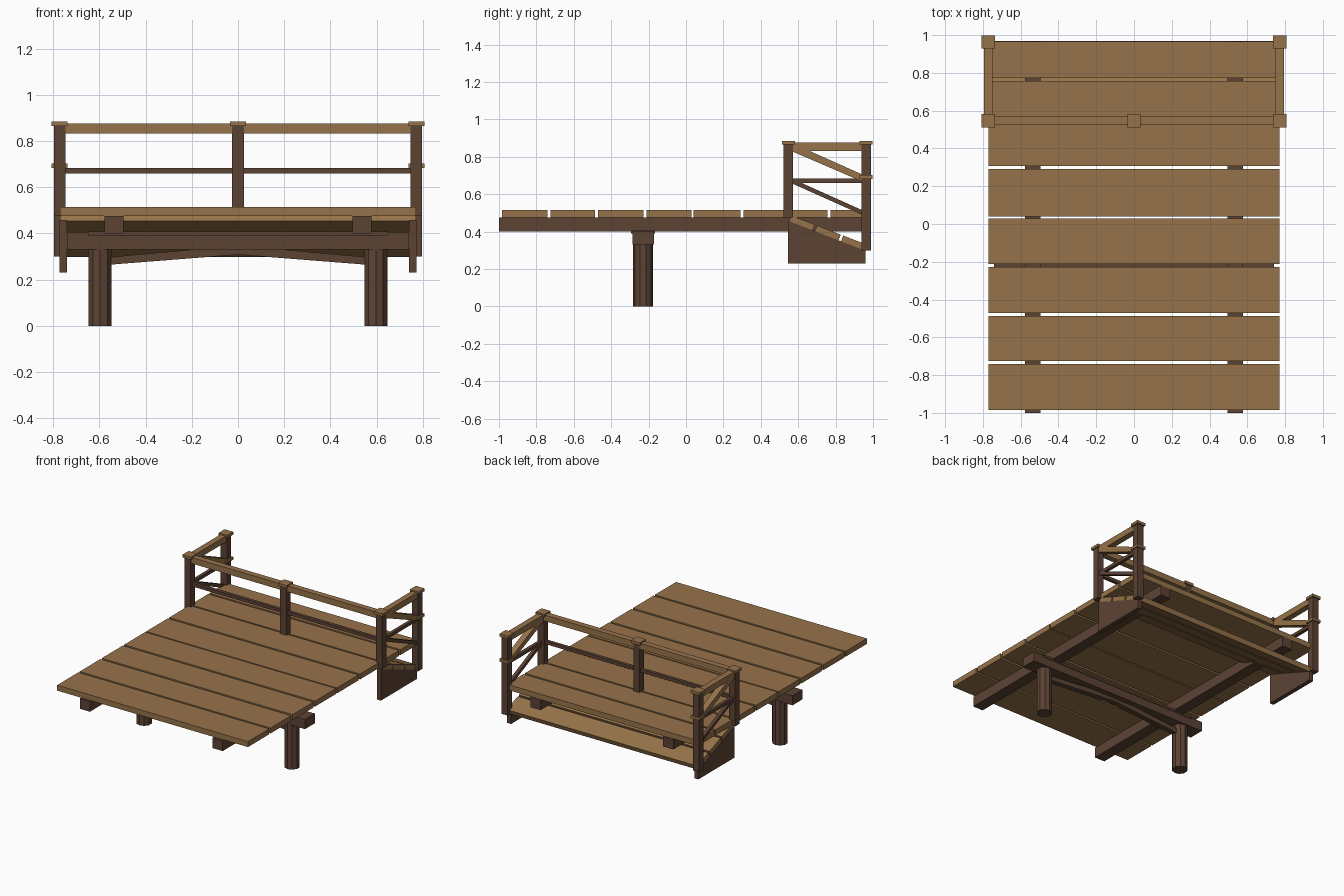
import bpy, bmesh, math
from mathutils import Vector

if "Cube" in bpy.data.objects:
    bpy.data.objects.remove(bpy.data.objects["Cube"])


def material(name, rgb):
    m = bpy.data.materials.new(name)
    m.diffuse_color = (*rgb, 1)
    m.use_nodes = True
    m.node_tree.nodes["Principled BSDF"].inputs["Base Color"].default_value = m.diffuse_color
    return m


TAN = material("light plank wood", (0.305, 0.171, 0.068))
BROWN = material("dark timber", (0.107, 0.055, 0.034))


def finish(name, bm, mat):
    bmesh.ops.recalc_face_normals(bm, faces=bm.faces)
    me = bpy.data.meshes.new(name)
    bm.to_mesh(me)
    bm.free()
    me.materials.append(mat)
    ob = bpy.data.objects.new(name, me)
    bpy.context.collection.objects.link(ob)
    return ob


def prism(name, mat, pts, axis, lo, hi):
    """Extrude an outline: axis 'x' takes (y, z) points, axis 'y' takes (x, z)."""
    bm = bmesh.new()
    place = (lambda a, b, t: (t, a, b)) if axis == 'x' else (lambda a, b, t: (a, t, b))
    face = bm.faces.new([bm.verts.new(place(a, b, lo)) for a, b in pts])
    out = bmesh.ops.extrude_face_region(bm, geom=[face])
    verts = [v for v in out['geom'] if isinstance(v, bmesh.types.BMVert)]
    bmesh.ops.translate(bm, verts=verts, vec=Vector(place(0, 0, hi - lo)))
    return finish(name, bm, mat)


def box(name, mat, x, y, z):
    return prism(name, mat, [(y[0], z[0]), (y[1], z[0]), (y[1], z[1]), (y[0], z[1])],
                 'x', x[0], x[1])


def post(name, x, y, z0, z1):
    box(name, BROWN, (x - .025, x + .025), (y - .025, y + .025), (z0, z1 - .01))
    cap(name + "_cap", x, y, z1)


def cap(name, x, y, top):
    box(name, TAN, (x - .035, x + .035), (y - .035, y + .035), (top - .02, top))


# Deck planks
edges = [(-.985, -.74), (-.725, -.487), (-.47, -.228), (-.212, .03), (.04, .291),
         (.307, .54), (.552, .757), (.772, .966)]
for a, b in edges:
    box("deck_plank", TAN, (-.77, .77), (a, b), (.475, .515))

# Sloped ramp planks under the back end of the deck
slope = -.385
n = Vector((-slope, 1)).normalized() * .035
for a, b in [(.55, .676), (.688, .815), (.828, .955)]:
    za, zb = (.455 + slope * (t - .545) for t in (a, b))
    prism("ramp_plank", TAN, [(a, za), (b, zb), (b + n.x, zb + n.y), (a + n.x, za + n.y)],
          'x', -.77, .77)

# Cross beam carried by the piles
box("cross_beam", BROWN, (-.74, .74), (-.285, -.17), (.33, .40))
box("cross_beam_pad", BROWN, (-.65, .65), (-.295, -.165), (.39, .407))

for s in (-1, 1):
    # Long joist and round pile
    box("joist", BROWN, sorted((s * .495, s * .577)), (-1, .97), (.40, .475))
    bm = bmesh.new()
    bmesh.ops.create_cone(bm, cap_ends=True, segments=10, radius1=.053, radius2=.053, depth=.36)
    bmesh.ops.translate(bm, verts=bm.verts, vec=(s * .597, -.23, .18))
    finish("pile", bm, BROWN)

    # Rising brace between the piles
    prism("brace", BROWN, [(s * .56, .264), (0, .308), (0, .348), (s * .56, .297)],
          'y', -.25, -.21)

    # Ramp side board with a sloped top
    prism("ramp_side", BROWN, [(.545, .23), (.96, .23), (.96, .297), (.545, .458)],
          'x', *sorted((s * .74, s * .772)))

    # Corner posts, with a lower collar on the back one
    post("front_corner_post", s * .772, .547, .475, .885)
    post("back_corner_post", s * .772, .963, .30, .885)
    cap("back_post_collar", s * .772, .963, .702)

    # Side rails, level and sloping
    x = sorted((s * .75, s * .794))
    xi = sorted((s * .76, s * .784))
    box("side_top_rail", TAN, x, (.56, .95), (.832, .876))
    box("side_mid_rail", BROWN, xi, (.56, .95), (.66, .683))
    prism("side_sloped_handrail", TAN, [(.56, .832), (.95, .664), (.95, .702), (.56, .876)],
          'x', *x)
    prism("side_sloped_mid_rail", BROWN, [(.56, .66), (.95, .486), (.95, .511), (.56, .686)],
          'x', *xi)

# Long railing across the deck
box("top_rail", TAN, (-.76, .76), (.527, .571), (.832, .876))
box("mid_rail", BROWN, (-.76, .76), (.537, .561), (.66, .683))
post("centre_post", 0, .547, .475, .885)
